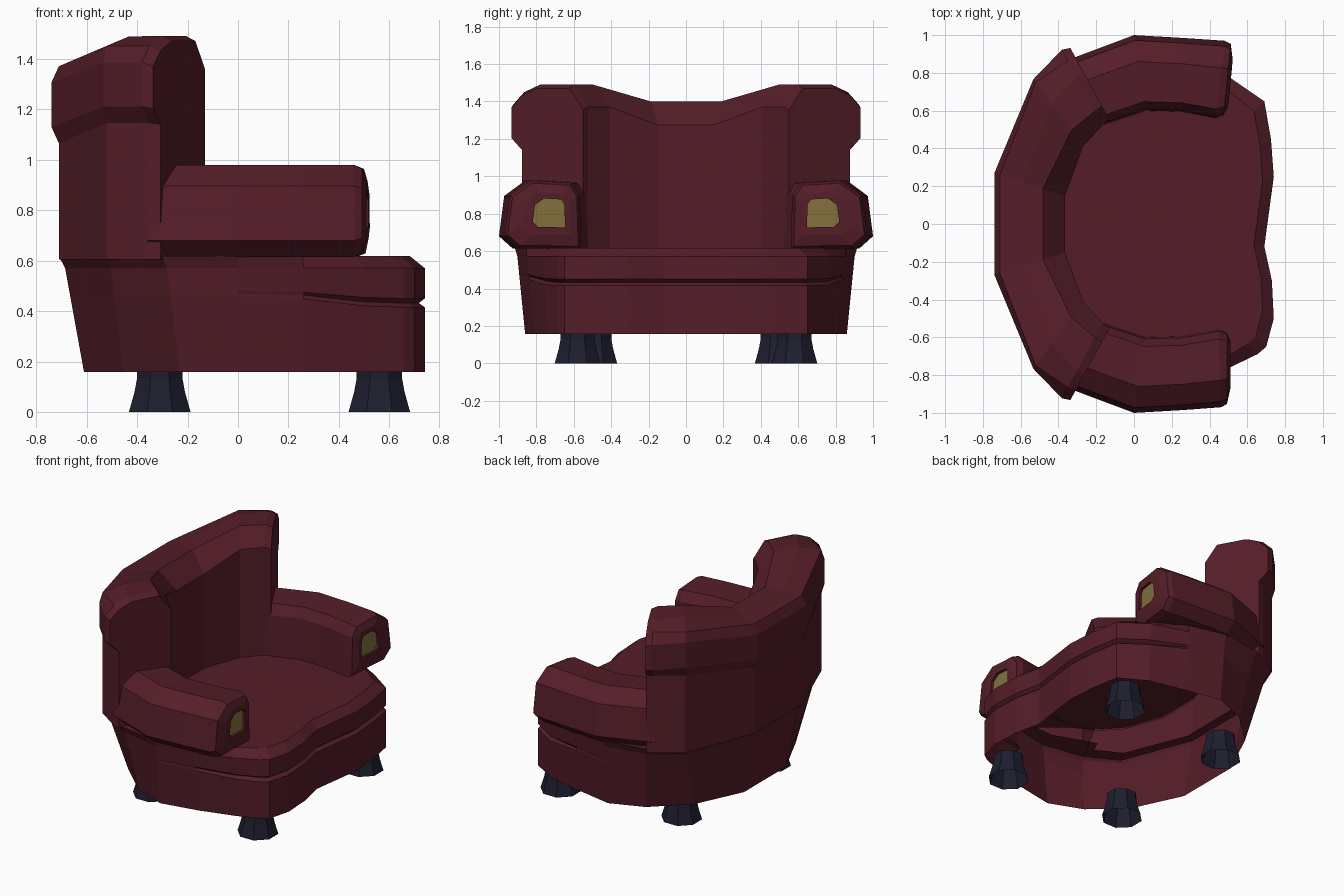
import bpy, bmesh, math
from mathutils import Vector

if "Cube" in bpy.data.objects:
    bpy.data.objects.remove(bpy.data.objects["Cube"])


def material(name, rgb):
    m = bpy.data.materials.new(name)
    m.diffuse_color = (*rgb, 1)
    m.use_nodes = True
    m.node_tree.nodes["Principled BSDF"].inputs["Base Color"].default_value = m.diffuse_color
    return m


RED = material("burgundy upholstery", (0.09, 0.0125, 0.0215))
GOLD = material("dull gold", (0.225, 0.165, 0.045))
NAVY = material("dark navy wood", (0.0125, 0.0125, 0.028))


def loft(name, rings, mats, cap_start=True, cap_end=True, end_mat=0, open_segments=0):
    """Skin closed rings; the first open_segments spans leave their underside open."""
    bm = bmesh.new()
    vs = [[bm.verts.new(p) for p in r] for r in rings]
    n = len(rings[0])
    for s, (a, b) in enumerate(zip(vs, vs[1:])):
        for i in range(n - 1 if s < open_segments else n):
            j = (i + 1) % n
            bm.faces.new((a[i], a[j], b[j], b[i]))
    if cap_start:
        bm.faces.new(vs[0][::-1])
    if cap_end:
        bm.faces.new(vs[-1]).material_index = end_mat
    bmesh.ops.recalc_face_normals(bm, faces=bm.faces)
    me = bpy.data.meshes.new(name)
    bm.to_mesh(me)
    bm.free()
    for m in mats:
        me.materials.append(m)
    ob = bpy.data.objects.new(name, me)
    bpy.context.collection.objects.link(ob)
    return ob


def clamp(v):
    return max(0.0, min(1.0, v))


def shrink(ring, s, push=Vector()):
    lo = Vector([min(p[k] for p in ring) for k in range(3)])
    hi = Vector([max(p[k] for p in ring) for k in range(3)])
    c = (lo + hi) / 2
    return [c + (p - c) * s + push for p in ring]


# Seat base: plan outline lofted upward, hollow underneath, grooved at the front
outline = [(.69, -.12), (.74, .25), (.725, .45), (.69, .65), (.51, .78), (.26, .865),
           (0, .915), (-.3, .87), (-.52, .75), (-.71, .26), (-.71, -.26),
           (-.52, -.75), (-.3, -.87), (0, -.915), (.26, -.865), (.5, -.77),
           (.655, -.69), (.70, -.65), (.74, -.5), (.73, -.3)]
# how far each rear corner moves inward at the bottom edge, by its x
taper = {-.71: (.1, .03), -.52: (.065, .19), -.3: (.07, .10), 0: (0, .055)}


def base_ring(z, inset, lift):
    ring = []
    for x, y in outline:
        front = clamp((x - .2) / .35)
        zz = z + lift * (1 - front)
        low = clamp(.25 + .75 * (.57 - zz) / .41) if zz < .6 else 0
        s = 1 - inset * front
        dx, dy = taper.get(x, (0, .055 * clamp((.7 - x) / .4)))
        px = x + dx * low if x < 0 else x * s
        py = y * s - math.copysign(dy * low, y)
        ring.append(Vector((px, py, zz)))
    return ring


base_rings = [base_ring(*a) for a in (
    (.158, 0, 0), (.415, 0, .04), (.432, .032, .038), (.45, 0, .03), (.57, 0, 0), (.618, .08, 0))]
top = base_rings[-1]
lip = [Vector((p.x * .9, p.y * .88, .613)) for p in top]
loft("seat_base", base_rings + [lip], [RED], cap_start=False, cap_end=False)

# Seat top: fills the front outline and the hollow inside arms and back
inner = [(0, .64), (-.16, .55), (-.28, .42), (-.37, .155)]
plan = [(p.x, p.y) for p in top[:6]] + inner
plan += [(x, -y) for x, y in inner[::-1]] + [(p.x, p.y) for p in top[14:]]
me = bpy.data.meshes.new("seat_top")
me.from_pydata([(x, y, .618) for x, y in plan], [], [list(range(len(plan)))])
me.materials.append(RED)
bpy.context.collection.objects.link(bpy.data.objects.new("seat_top", me))


# Wraparound backrest: section given as (fraction outer to inner, height)
def back_section(rise, low, roll, mid, mid_z, ridge):
    return [(0, .605), (0, low), (0, 1.065 + rise), (-roll, 1.13 + rise),
            (-roll, 1.305 + rise), (0, 1.37 + rise), (mid, mid_z),
            (ridge, 1.40 + rise * 1.12), (1, 1.275 + rise * 1.2), (1, .605)]


def ring_between(o, i, section, side):
    return [Vector((o[0] + (i[0] - o[0]) * t, side * (o[1] + (i[1] - o[1]) * t), z))
            for t, z in section]


def back_half(side):
    mid = ring_between((-.71, .26), (-.365, .15),
                       back_section(0, .63, .085, .33, 1.385, .66), side)
    bend = ring_between((-.52, .75), (-.27, .41),
                        back_section(.08, .68, .05, .35, 1.488, .75), side)
    wing = ring_between((-.35, .865), (-.165, .525),
                        back_section(.08, .68, .17, .25, 1.49, .78), side)
    end = shrink(wing, .955, Vector((.04, side * .018, 0)))
    for p, q in zip(end, wing):
        if q.z < .8:
            p.z = q.z
    return [mid, bend, wing, end]


loft("backrest", back_half(-1)[::-1] + back_half(1), [RED], open_segments=7)

# Armrests: section swept along a bent path, ending in a recessed gold button
arm_section = [(0, .61), (.02, .90), (.12, .965), (.65, .978),
               (.93, .895), (1, .68), (.82, .615), (.45, .615)]
for side, label, end_x, slant in ((1, "left", .53, .1), (-1, "right", .51, 0)):
    arm_path = [((-.18, .52), (-.36, .865)), ((.06, .60), (0, 1.0)),
                ((.25, .595), (.26, .985)), ((end_x - .06 - slant * .4, .56), (end_x - .05, .97))]
    rings = [ring_between(o, i, [(1 - u, z) for u, z in arm_section], side) for i, o in arm_path]
    edge = shrink(rings[-1], .92)
    rim = shrink(rings[-1], .62, Vector((0, -.02 * side, .007)))
    for ring, back in ((edge, .018), (rim, 0)):
        for p in ring:
            p.x = end_x - back - slant * (.95 - abs(p.y))
    button = shrink(rim, .68, Vector((0, -.012 * side, .003)))
    recess = [p - Vector((.018, 0, 0)) for p in button]
    loft(label + "_armrest", rings + [edge, rim, button, recess], [RED, GOLD],
         cap_start=False, end_mat=1, open_segments=3)

# Flared octagonal feet, open underneath
for x, y, label in ((.56, .58, "front"), (-.31, .49, "rear")):
    for side in (1, -1):
        rings = []
        for r, z in ((.132, 0), (.108, .08), (.098, .13), (.098, .165)):
            rings.append([Vector((x + r * math.cos((k + .5) * math.pi / 4),
                                  side * y + r * math.sin((k + .5) * math.pi / 4), z))
                          for k in range(8)])
        loft(f"{label}_foot_{'left' if side > 0 else 'right'}", rings, [NAVY], cap_start=False)
